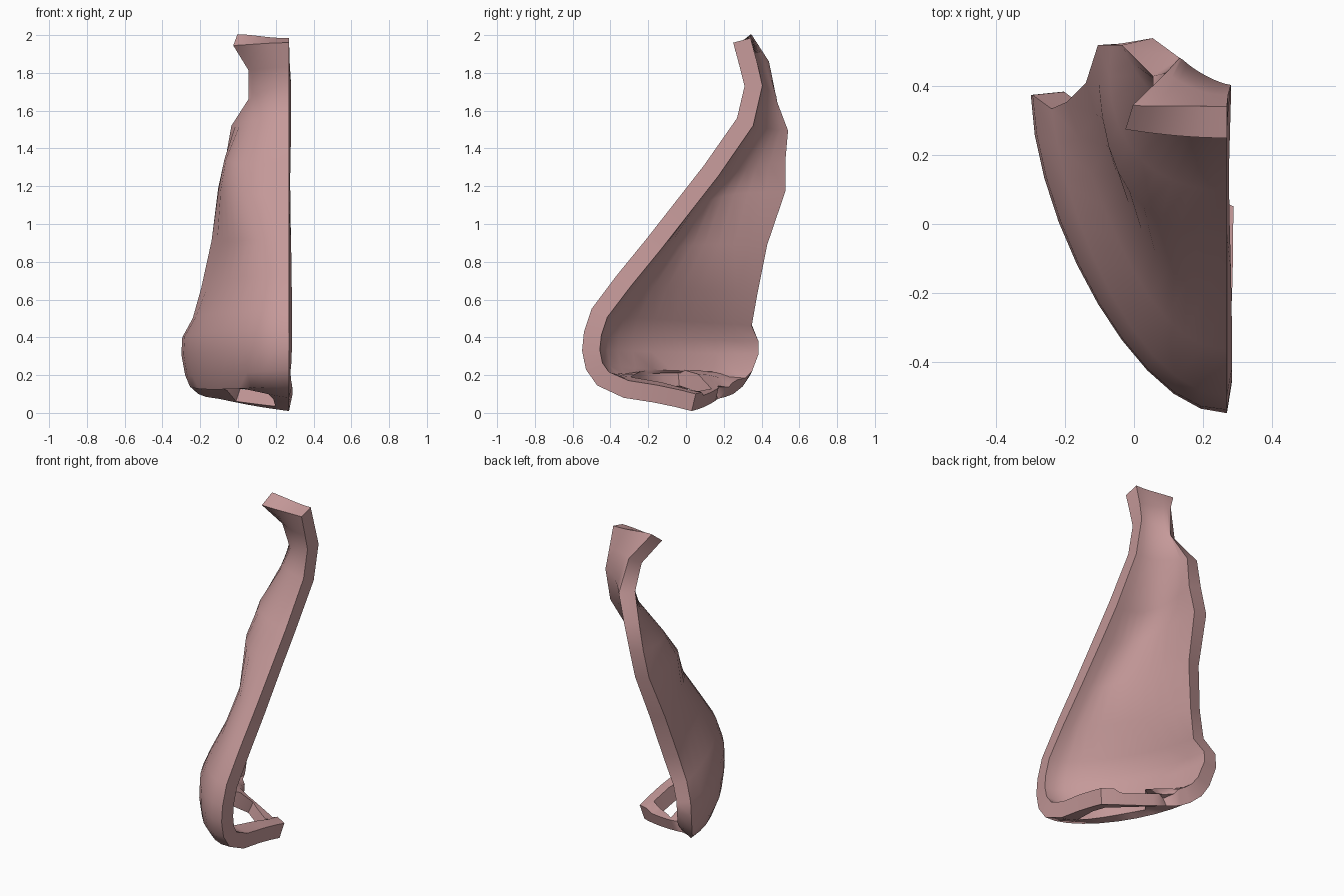
import bpy
from mathutils import Vector

cube = bpy.data.objects.get("Cube")
if cube:
    bpy.data.objects.remove(cube, do_unlink=True)

MID_X = 0.27
COLUMNS = 10

# Outer profile on the cut plane, top to underside (y, z)
bridge = [(.25, 1.96), (.285, 1.83), (.31, 1.73), (.27, 1.56), (.095, 1.31),
          (-.03, 1.15), (-.21, .92), (-.365, .73), (-.5, .55), (-.54, .43),
          (-.55, .33), (-.53, .23), (-.47, .145), (-.33, .08), (-.17, .055),
          (-.05, .03), (.03, .01)]

# Points that pull each cross-section forward beside the bridge (x, y, z)
front_pull = [(.17, .25, 1.96), (.19, .28, 1.83), (.2, .32, 1.73), (.15, .28, 1.56),
              (.09, .1, 1.31), (.02, -.03, 1.15), (.05, -.2, .92), (.05, -.36, .73),
              (.02, -.5, .55), (.02, -.56, .43), (.02, -.56, .33), (.03, -.54, .21),
              (.06, -.48, .13), (.1, -.36, .1), (.15, -.16, .07), (.16, 0, .035),
              (.15, .09, .025)]

# Points that pull each cross-section sideways over groove and wing (x, y, z)
side_pull = [(.07, .26, 1.95), (.12, .32, 1.82), (.11, .37, 1.7), (.04, .35, 1.55),
             (-.11, .2, 1.33), (-.11, .12, 1.17), (-.04, .1, .9), (-.08, 0, .7),
             (-.2, 0, .53), (-.28, 0, .42), (-.29, 0, .31), (-.27, 0, .19),
             (-.22, -.03, .11), (-.15, -.1, .2), (-.08, 0, .17), (0, .12, .06),
             (.03, .13, .045)]

# Outer edge along the cheek, wing and sill (x, y, z)
cheek = [(-.025, .275, 1.945), (.055, .365, 1.815), (.055, .43, 1.66), (-.035, .52, 1.52),
         (-.065, .52, 1.35), (-.105, .52, 1.19), (-.14, .41, .91), (-.195, .355, .66),
         (-.24, .335, .5), (-.295, .375, .4), (-.3, .375, .31), (-.28, .34, .2),
         (-.255, .3, .14), (-.21, .25, .1), (-.17, .21, .085), (-.14, .19, .08),
         (-.1, .17, .075)]


def section(mid, front, side, edge):
    """Curved cross-section from the cut plane to the outer edge."""
    a, b, c, d = Vector((MID_X, *mid)), Vector(front), Vector(side), Vector(edge)
    points = []
    for k in range(COLUMNS + 1):
        t = k / COLUMNS
        s = 1 - t
        points.append(a * s**3 + b * 3 * s * s * t + c * 3 * s * t * t + d * t**3)
    return points


verts = [p for row in zip(bridge, front_pull, side_pull, cheek) for p in section(*row)]

# Skin of quads, leaving out the nostril opening
stride = COLUMNS + 1
rows = len(bridge)
faces = []
for i in range(rows - 1):
    for j in range(COLUMNS):
        if rows - 4 <= i < rows - 2 and 2 <= j < COLUMNS - 3:
            continue
        k = i * stride + j
        faces.append((k, k + 1, k + stride + 1, k + stride))

mesh = bpy.data.meshes.new("half_nose_shell")
mesh.from_pydata(verts, [], faces)
shell = bpy.data.objects.new("half_nose_shell", mesh)
bpy.context.collection.objects.link(shell)

# Full wall everywhere, thinner along the sill behind the nostril
group = shell.vertex_groups.new(name="wall_weight")
group.add(list(range(len(verts))), 1, "REPLACE")
for i in (rows - 2, rows - 1):
    group.add([i * stride + j for j in range(3, stride)], 0.75, "REPLACE")

# Wall thickness, grown inward
wall = shell.modifiers.new("wall", "SOLIDIFY")
wall.thickness = 0.095
wall.offset = -1
wall.vertex_group = group.name

# Skin colour
skin = bpy.data.materials.new("skin")
skin.use_nodes = True
colour = (.56, .32, .32, 1)
skin.diffuse_color = colour
skin.node_tree.nodes["Principled BSDF"].inputs["Base Color"].default_value = colour
mesh.materials.append(skin)

# Smooth surface with crisp rims
bpy.ops.object.select_all(action="DESELECT")
shell.select_set(True)
bpy.context.view_layer.objects.active = shell
bpy.ops.object.modifier_apply(modifier=wall.name)
bpy.ops.object.shade_smooth_by_angle(angle=0.8)
